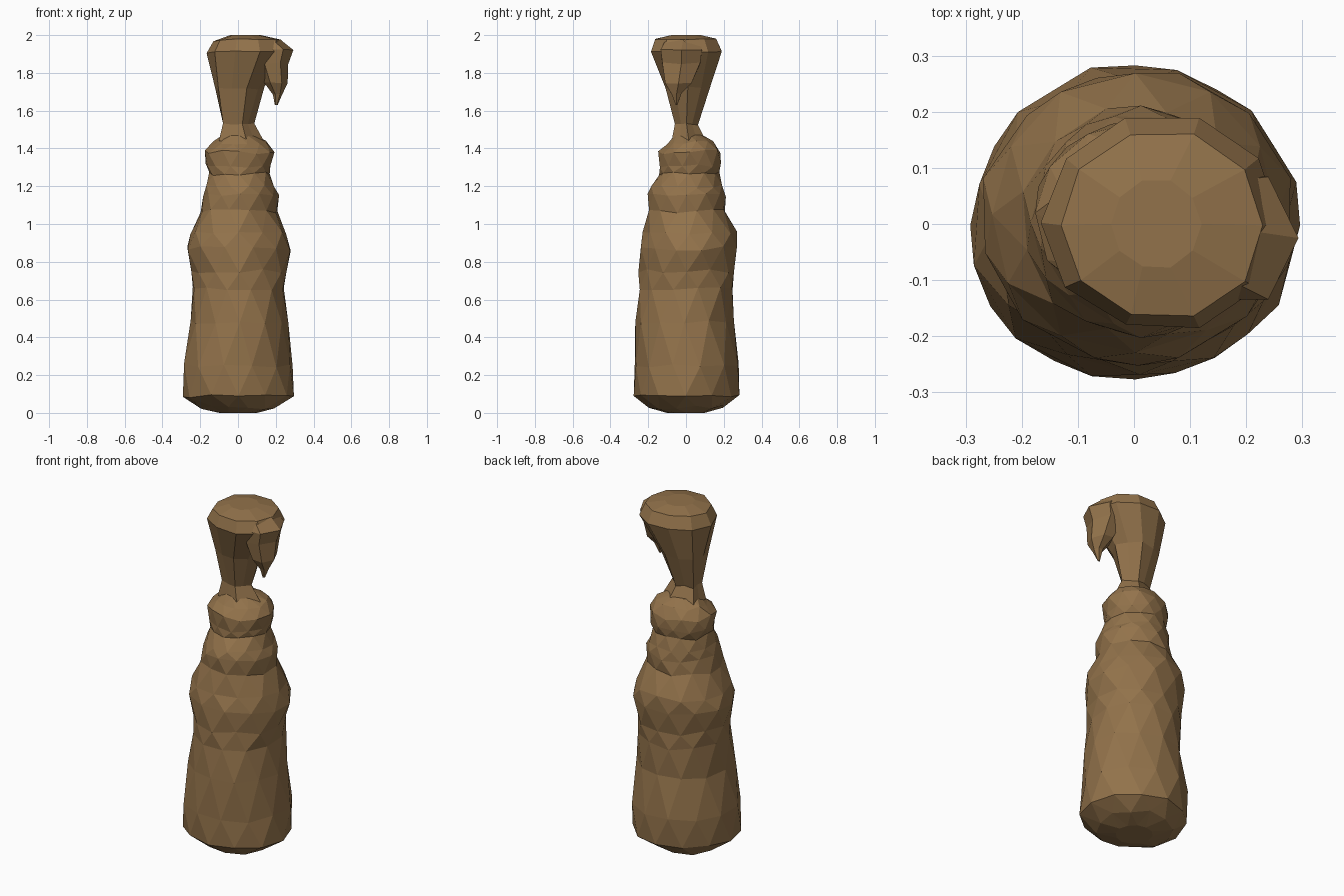
import bpy, bmesh, math, random

random.seed(7)
cloth = bpy.data.materials.new("brown_cloth")
cloth.diffuse_color = (0.29, 0.17, 0.07, 1)


def loft(name, rings, sides, stagger=True, jitter=0.03, zjit=0.012, pleat=None):
    """Skin rings of (z, xmin, xmax, ymin, ymax); staggered rings give diamond facets."""
    bm = bmesh.new()
    loops = []
    for i, (z, x0, x1, y0, y1) in enumerate(rings):
        end = i in (0, len(rings) - 1)
        off = 0.5 * (i % 2) if stagger else 0
        loop = []
        for k in range(sides):
            a = 2 * math.pi * (k + off) / sides
            r = 1.01 + random.uniform(-jitter, jitter)
            if pleat:
                r *= 1 + pleat[i] * (-1) ** k
            dz = 0 if end else random.uniform(-zjit, zjit)
            loop.append(bm.verts.new(((x0 + x1) / 2 + r * (x1 - x0) / 2 * math.cos(a),
                                      (y0 + y1) / 2 + r * (y1 - y0) / 2 * math.sin(a),
                                      z + dz)))
        loops.append(loop)
    for i in range(len(loops) - 1):
        lo, hi = loops[i], loops[i + 1]
        for k in range(sides):
            n = (k + 1) % sides
            if not stagger:
                bm.faces.new((lo[k], lo[n], hi[n], hi[k]))
            elif i % 2 == 0:
                bm.faces.new((lo[k], lo[n], hi[k]))
                bm.faces.new((lo[n], hi[n], hi[k]))
            else:
                bm.faces.new((lo[k], hi[n], hi[k]))
                bm.faces.new((lo[k], lo[n], hi[n]))
    bm.faces.new(loops[0])
    bm.faces.new(loops[-1])
    bmesh.ops.recalc_face_normals(bm, faces=bm.faces)
    me = bpy.data.meshes.new(name)
    bm.to_mesh(me)
    bm.free()
    me.materials.append(cloth)
    ob = bpy.data.objects.new(name, me)
    bpy.context.collection.objects.link(ob)
    return ob


# Lumpy sack with rolled folds toward the neck
loft("sack_body", [
    (0.00, -0.10, 0.10, -0.10, 0.10),
    (0.03, -0.20, 0.20, -0.20, 0.20),
    (0.09, -0.285, 0.29, -0.28, 0.275),
    (0.25, -0.29, 0.29, -0.28, 0.28),
    (0.48, -0.25, 0.27, -0.27, 0.25),
    (0.66, -0.24, 0.25, -0.255, 0.25),
    (0.75, -0.245, 0.26, -0.245, 0.255),
    (0.87, -0.275, 0.285, -0.24, 0.27),
    (0.95, -0.255, 0.26, -0.225, 0.26),
    (1.07, -0.20, 0.21, -0.195, 0.205),
    (1.15, -0.185, 0.21, -0.20, 0.205),
    (1.20, -0.17, 0.19, -0.185, 0.20),
    (1.265, -0.15, 0.165, -0.145, 0.175),
    (1.31, -0.17, 0.18, -0.14, 0.185),
    (1.38, -0.175, 0.19, -0.145, 0.185),
    (1.43, -0.13, 0.155, -0.105, 0.15),
    (1.47, -0.08, 0.09, -0.06, 0.09),
], 12)

# Gathered cloth above the tie, flaring out to a flat top
loft("gathered_top", [
    (1.44, -0.11, 0.12, -0.07, 0.10),
    (1.53, -0.085, 0.075, -0.055, 0.06),
    (1.72, -0.125, 0.135, -0.11, 0.13),
    (1.91, -0.16, 0.26, -0.19, 0.195),
    (1.975, -0.13, 0.23, -0.17, 0.165),
    (2.00, -0.04, 0.12, -0.08, 0.08),
], 10, stagger=False, jitter=0.02, zjit=0.008,
    pleat=[0.12, 0.12, 0.04, 0, 0, 0])

# Flap of cloth folded over the right side, ending in a point
loft("hanging_fold", [
    (1.63, 0.195, 0.21, -0.055, -0.045),
    (1.69, 0.185, 0.235, -0.08, -0.02),
    (1.75, 0.14, 0.262, -0.12, 0.04),
    (1.85, 0.10, 0.265, -0.14, 0.09),
    (1.92, 0.08, 0.292, -0.15, 0.10),
    (1.975, 0.06, 0.225, -0.12, 0.09),
], 6, stagger=False, jitter=0.0, zjit=0.006)
